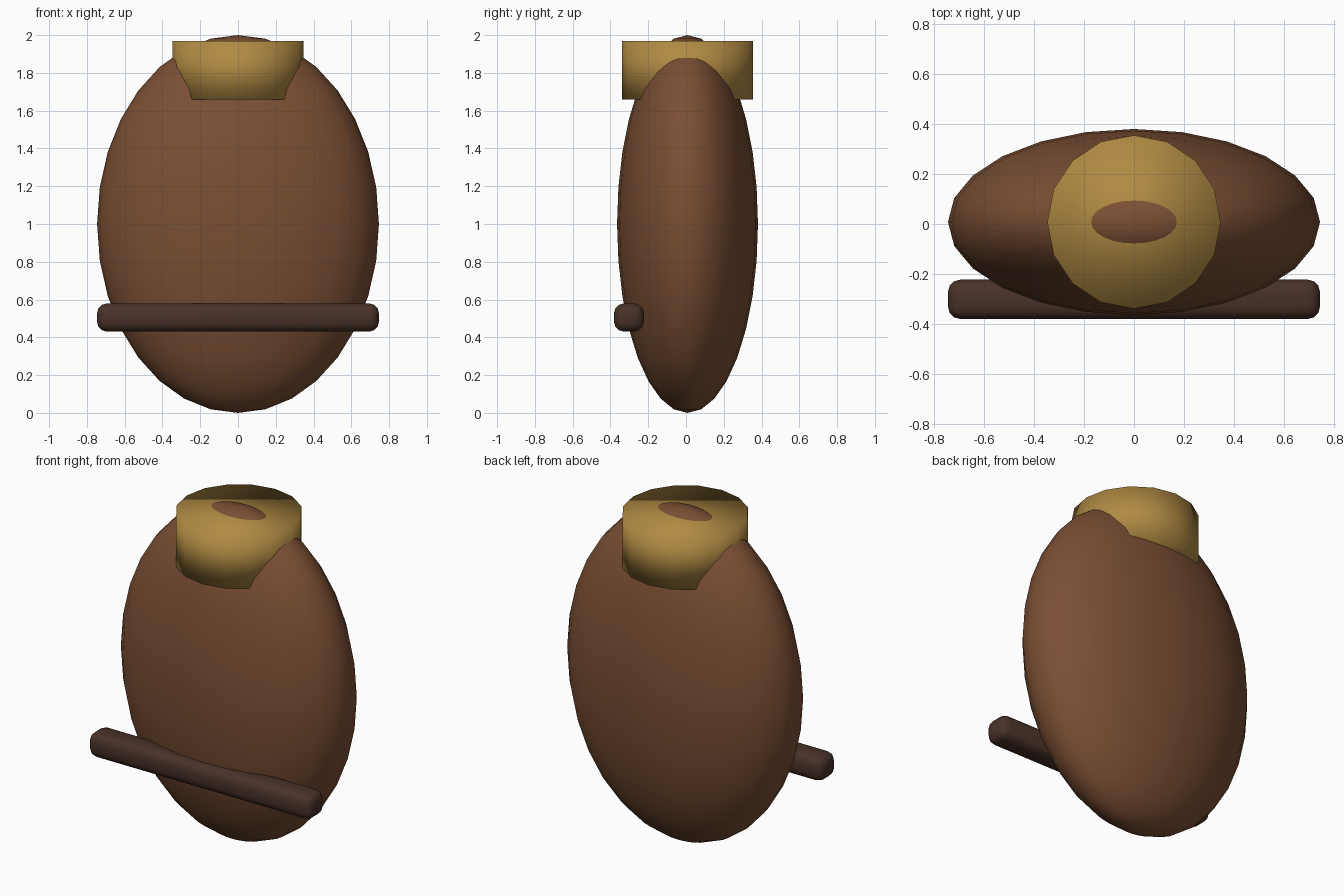
import bpy
import math

if "Cube" in bpy.data.objects:
    bpy.data.objects.remove(bpy.data.objects["Cube"])


def material(name, rgb):
    m = bpy.data.materials.new(name)
    m.diffuse_color = (*rgb, 1.0)
    m.use_nodes = True
    m.node_tree.nodes["Principled BSDF"].inputs["Base Color"].default_value = m.diffuse_color
    return m


brown = material("warm brown", (0.195, 0.077, 0.033))
gold = material("old gold", (0.434, 0.254, 0.056))
dark = material("dark brown", (0.065, 0.031, 0.021))


def finish(name, mat, scale=(1, 1, 1)):
    ob = bpy.context.object
    ob.name = name
    ob.scale = scale
    bpy.ops.object.transform_apply(location=False, rotation=False, scale=True)
    ob.data.materials.append(mat)
    return ob


# Flattened egg-shaped body
bpy.ops.mesh.primitive_uv_sphere_add(segments=24, ring_count=16, radius=1,
                                     location=(0, 0.008, 1.0))
finish("body", brown, (0.746, 0.373, 1.0))
bpy.ops.object.shade_smooth()

# Round collar around the top, softly shaded over its rim
bpy.ops.mesh.primitive_cylinder_add(vertices=16, radius=0.348, depth=0.31,
                                    location=(0, 0.008, 1.815))
finish("collar", gold)
bpy.ops.object.shade_smooth()

# Rounded bar across the lower front
bpy.ops.mesh.primitive_cube_add(size=1, location=(0, -0.302, 0.505))
bar = finish("front_bar", dark, (1.492, 0.158, 0.148))
bevel = bar.modifiers.new("rounding", "BEVEL")
bevel.width = 0.05
bevel.segments = 3
bpy.ops.object.shade_smooth()
